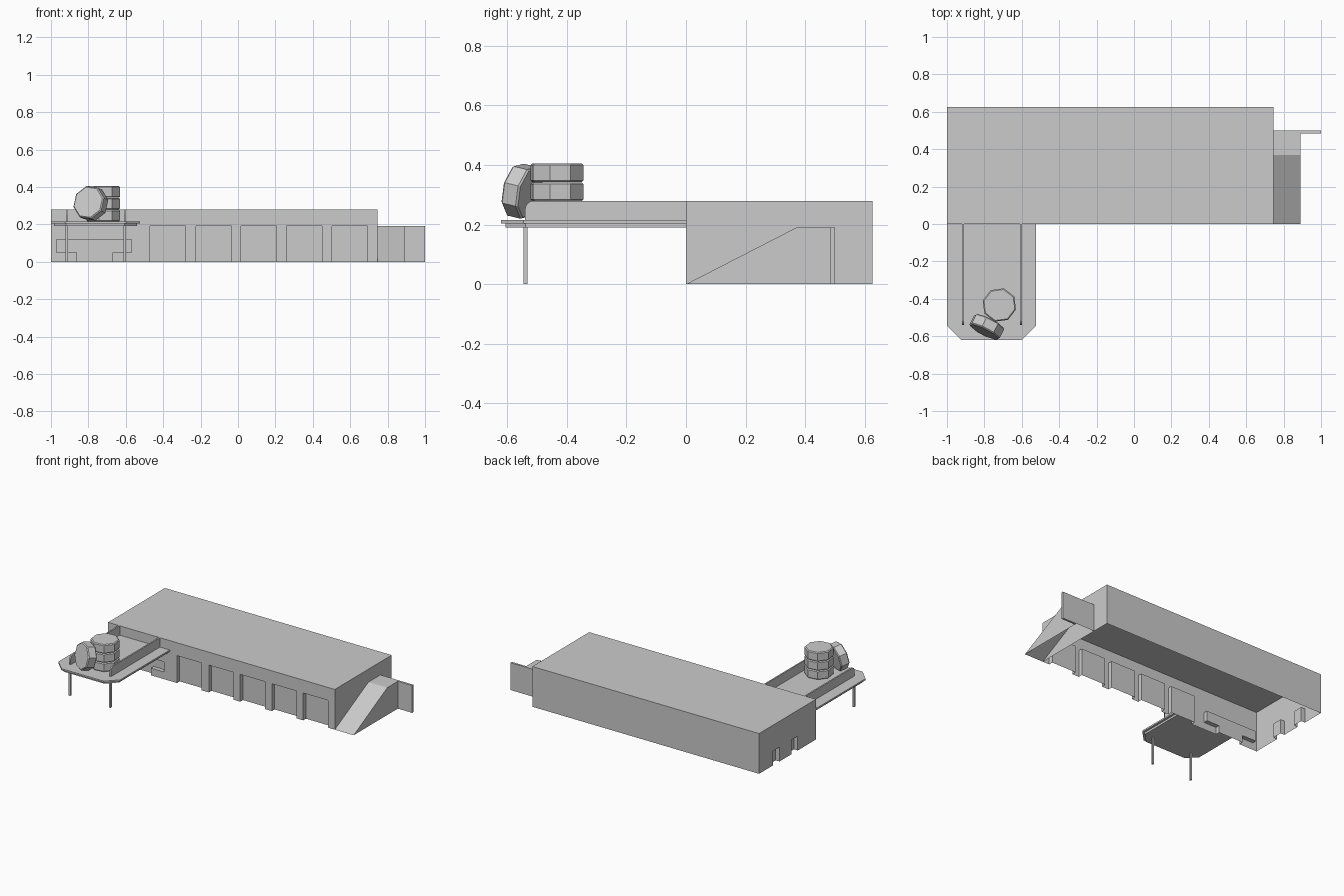
import bpy, bmesh, math
from mathutils import Matrix, Vector

if "Cube" in bpy.data.objects:
    bpy.data.objects.remove(bpy.data.objects["Cube"])

grey = bpy.data.materials.new("light_grey")
grey.diffuse_color = (0.6, 0.6, 0.6, 1)
grey.use_nodes = True
grey.node_tree.nodes["Principled BSDF"].inputs["Base Color"].default_value = grey.diffuse_color


def add_object(name, bm, open_bottom=False):
    bmesh.ops.recalc_face_normals(bm, faces=bm.faces[:])
    if open_bottom:
        drop_bottom(bm)
    mesh = bpy.data.meshes.new(name)
    bm.to_mesh(mesh)
    bm.free()
    mesh.materials.append(grey)
    obj = bpy.data.objects.new(name, mesh)
    bpy.context.collection.objects.link(obj)
    return obj


def drop_bottom(bm):
    bm.normal_update()
    down = [f for f in bm.faces if f.normal.z < -0.9 and f.calc_center_median().z < 0.001]
    bmesh.ops.delete(bm, geom=down, context='FACES')


def prism(name, axis, profile, lo, hi, open_bottom=False):
    """Extrude a 2D profile along x (y,z points), y (x,z points) or z (x,y points)."""
    place = {'x': lambda a, b, t: (t, a, b),
             'y': lambda a, b, t: (a, t, b),
             'z': lambda a, b, t: (a, b, t)}[axis]
    bm = bmesh.new()
    ends = [[bm.verts.new(place(a, b, t)) for a, b in profile] for t in (lo, hi)]
    n = len(profile)
    for ring in ends:
        bm.faces.new(ring)
    for i in range(n):
        j = (i + 1) % n
        bm.faces.new((ends[0][i], ends[0][j], ends[1][j], ends[1][i]))
    return add_object(name, bm, open_bottom)


def box(name, x, y, z):
    return prism(name, 'z', [(x[0], y[0]), (x[1], y[0]), (x[1], y[1]), (x[0], y[1])], *z)


# Building block with recessed doors, open underneath
building = box("building", (-1, 0.745), (0, 0.625), (0, 0.28))
DEPTH = 0.03
cutters = [box("bay_door_cutter", (x, x + 0.19), (-0.1, DEPTH), (-0.1, 0.19))
           for x in (-0.47, -0.225, 0.017, 0.26, 0.502)]
cutters.append(prism("entrance_cutter", 'y',
                     [(-0.97, 0.05), (-0.86, 0.05), (-0.86, -0.1), (-0.67, -0.1),
                      (-0.67, 0.05), (-0.57, 0.05), (-0.57, 0.12), (-0.97, 0.12)],
                     -0.1, DEPTH))
cutters += [box("side_door_cutter", (-1.1, -1 + DEPTH), (y, y + 0.07), (-0.1, 0.10))
            for y in (0.20, 0.40)]
for c in cutters:
    mod = building.modifiers.new("recess", 'BOOLEAN')
    mod.operation = 'DIFFERENCE'
    mod.solver = 'EXACT'
    mod.object = c
bpy.context.view_layer.update()
evaluated = building.evaluated_get(bpy.context.evaluated_depsgraph_get())
bm = bmesh.new()
bm.from_mesh(evaluated.to_mesh())
building.modifiers.clear()
drop_bottom(bm)
bm.to_mesh(building.data)
bm.free()
for c in cutters:
    bpy.data.objects.remove(c)

# Ramp at the right end and the upright panel beside it
prism("ramp", 'x', [(0, 0), (0.37, 0.19), (0.5, 0.19), (0.5, 0)], 0.745, 0.89, True)
box("side_panel", (0.89, 1.0), (0.485, 0.5), (0, 0.19))


# Canopy platform: wide top slab over an inset lower slab
def chamfered(i):
    return [(-1 + i, 0), (-1 + i, -0.545 + i * 0.4), (-0.925 + i * 0.4, -0.62 + i),
            (-0.6 - i * 0.4, -0.62 + i), (-0.525 - i, -0.545 + i * 0.4), (-0.525 - i, 0)]


prism("platform_top", 'z', chamfered(0), 0.204, 0.215)
prism("platform_underside", 'z', chamfered(0.015), 0.19, 0.204)

# Rails with a rounded front corner, and posts below them
arc = [(-0.51 - 0.03 * math.sin(a), 0.25 + 0.03 * math.cos(a))
       for a in (math.pi / 2 * k / 5 for k in range(6))]
for side, x in (("left", -0.915), ("right", -0.605)):
    prism(side + "_rail", 'x', [(0, 0.215), (0, 0.28)] + arc + [(-0.54, 0.215)],
          x - 0.005, x + 0.005)
    box(side + "_post", (x - 0.006, x + 0.006), (-0.545, -0.532), (0, 0.19))


# Eight-sided tyres: a stack of three and one leaning against it
def tyre(name, centre, axis, turn):
    bm = bmesh.new()
    bmesh.ops.create_cone(bm, cap_ends=True, segments=8, radius1=0.092, radius2=0.092,
                          depth=0.063, matrix=Matrix.Rotation(math.radians(turn), 4, 'Z'))
    rims = [e for e in bm.edges if abs(e.verts[0].co.z - e.verts[1].co.z) < 1e-4]
    bmesh.ops.bevel(bm, geom=rims, offset=0.006, segments=1, affect='EDGES')
    rot = Vector(axis).to_track_quat('Z', 'Y').to_matrix().to_4x4()
    bm.transform(Matrix.Translation(centre) @ rot)
    return add_object(name, bm)


for k in range(3):
    tyre("stacked_tyre_%d" % (k + 1), (-0.72, -0.433, 0.247 + 0.0635 * k), (0, 0, 1), 30)
tilt = math.radians(12)
tyre("leaning_tyre", (-0.787, -0.55, 0.312),
     (-0.45 * math.cos(tilt), -0.89 * math.cos(tilt), math.sin(tilt)), 15)
